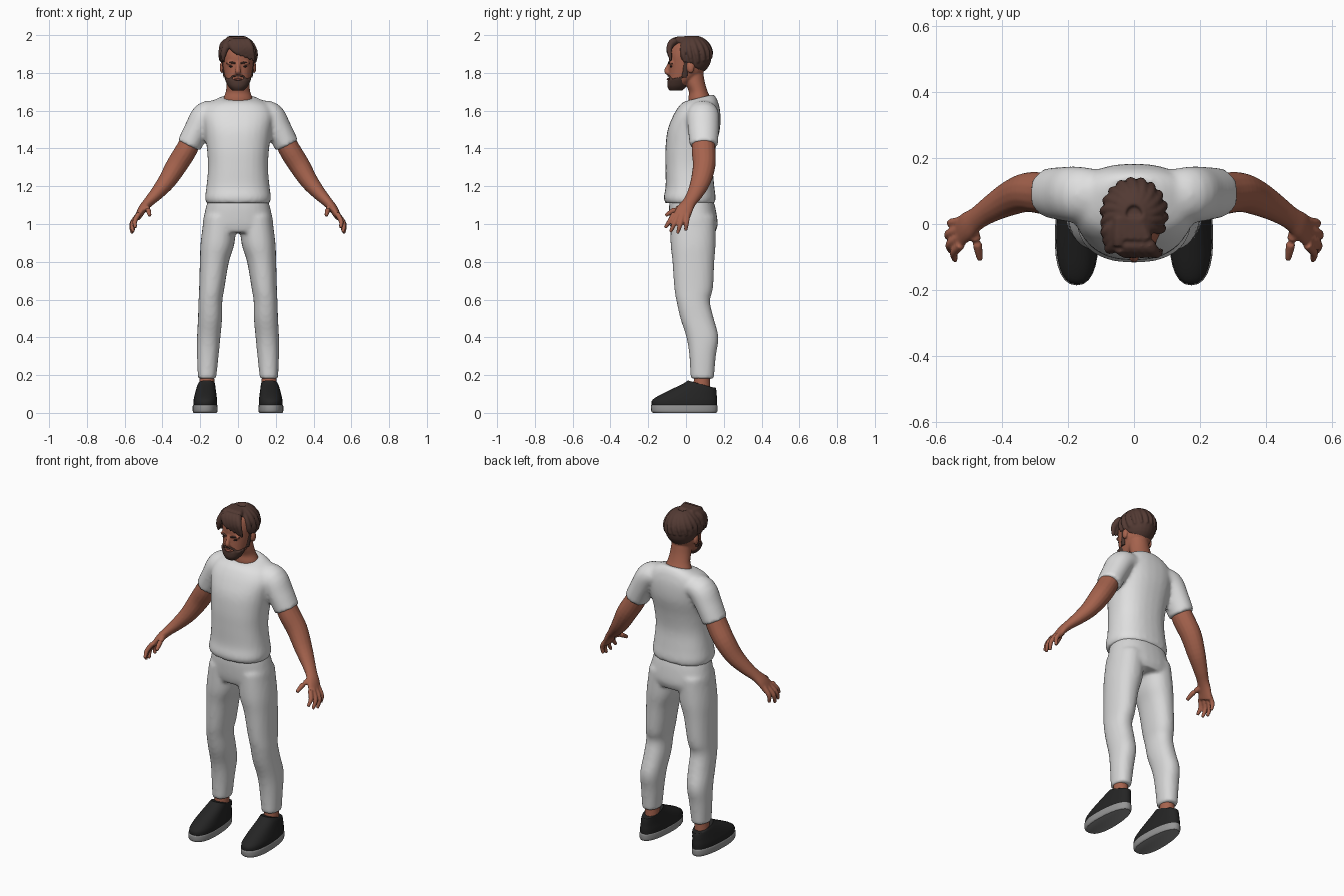
import bpy, bmesh, math
from mathutils import Vector, Matrix

cube = bpy.data.objects.get("Cube")
if cube:
    bpy.data.objects.remove(cube, do_unlink=True)


def material(name, r, g, b):
    m = bpy.data.materials.new(name)
    m.use_nodes = True
    m.diffuse_color = (r, g, b, 1)
    m.node_tree.nodes["Principled BSDF"].inputs["Base Color"].default_value = (r, g, b, 1)
    return m


SKIN = material("skin", .38, .125, .075)
HAIR = material("hair brown", .085, .042, .033)
BEARD = material("beard brown", .07, .036, .028)
LIPS = material("lips", .25, .07, .05)
EYES = material("eye dark", .03, .02, .02)
SHIRT = material("shirt white", .74, .74, .74)
PANTS = material("trouser white", .68, .68, .68)
SHOE = material("shoe black", .018, .018, .018)
SOLE = material("sole grey", .3, .3, .3)


def spline(rows, steps=4):
    """Resample rows of numbers along a smooth curve."""
    rows = [Vector(r) for r in rows]
    out = []
    for i in range(len(rows) - 1):
        b, c = rows[i], rows[i + 1]
        m = (c - rows[i - 1]) / 2 if i else c - b
        n = (rows[i + 2] - b) / 2 if i + 2 < len(rows) else c - b
        for k in range(steps):
            t = k / steps
            u = 1 - t
            out.append(b * (1 + 2 * t) * u * u + m * t * u * u
                       + c * t * t * (3 - 2 * t) - n * t * t * u)
    return out + [rows[-1]]


def skin_rings(bm, rings):
    loops = [[bm.verts.new(p) for p in ring] for ring in rings]
    n = len(loops[0])
    for a, b in zip(loops, loops[1:]):
        for i in range(n):
            j = (i + 1) % n
            bm.faces.new((a[i], a[j], b[j], b[i]))
    bm.faces.new(loops[0])
    bm.faces.new(loops[-1])


def oval(n, power=1.0):
    for i in range(n):
        a = math.tau * i / n
        c, s = math.cos(a), math.sin(a)
        yield (math.copysign(abs(c) ** power, c), math.copysign(abs(s) ** power, s))


def stack(bm, rows, power=1.0, tilt=0, taper=0):
    """Level rings from rows of z, centre x, half width, front y, back y."""
    pts = spline(rows)
    rings = []
    for k, (z, x, rx, y0, y1) in enumerate(pts):
        lean = tilt * (k / (len(pts) - 1)) ** 4
        ry = (y1 - y0) / 2
        rings.append([(x + rx * c * (1 - taper * s), (y0 + y1) / 2 + ry * s, z + lean * ry * s)
                      for c, s in oval(28, power)])
    skin_rings(bm, rings)


def tube(bm, rows, n=16):
    """Rings square to a path, from rows of x, y, z, thickness, depth."""
    pts = spline(rows)
    rings = []
    for k, p in enumerate(pts):
        t = (pts[min(k + 1, len(pts) - 1)] - pts[max(k - 1, 0)]).to_3d().normalized()
        ref = Vector((0, 1, 0)) if abs(t.y) < .9 else Vector((0, 0, 1))
        u = (ref - t * ref.dot(t)).normalized()
        v = t.cross(u)
        rings.append([p.to_3d() + v * c * p[3] + u * s * p[4] for c, s in oval(n)])
    skin_rings(bm, rings)


def ball(bm, centre, size):
    m = Matrix.Translation(centre) @ Matrix.Diagonal((*size, 1))
    return bmesh.ops.create_uvsphere(bm, u_segments=24, v_segments=16, radius=1, matrix=m)["verts"]


def finish(bm, name, mat, voxel=0, soften=0):
    """Make the object; a voxel size melts overlapping pieces together."""
    bmesh.ops.recalc_face_normals(bm, faces=bm.faces)
    me = bpy.data.meshes.new(name)
    bm.to_mesh(me)
    bm.free()
    me.materials.append(mat)
    me.shade_smooth()
    me.set_sharp_from_angle(angle=math.radians(50))
    ob = bpy.data.objects.new(name, me)
    bpy.context.collection.objects.link(ob)
    if voxel:
        r = ob.modifiers.new("blend", "REMESH")
        r.mode, r.voxel_size, r.use_smooth_shade = "VOXEL", voxel, True
        s = ob.modifiers.new("soften", "SMOOTH")
        s.factor, s.iterations = .5, soften
    return ob


SIDES = (("left", 1), ("right", -1))

# Shirt: torso with both sleeves melted in
bm = bmesh.new()
stack(bm, [(1.11, 0, .168, -.11, .153), (1.14, 0, .175, -.118, .157), (1.2, 0, .167, -.108, .15),
           (1.3, 0, .159, -.109, .143), (1.4, 0, .165, -.109, .157), (1.5, 0, .178, -.098, .18),
           (1.58, 0, .188, -.068, .182), (1.63, 0, .165, -.04, .172),
           (1.655, 0, .125, -.02, .16), (1.668, 0, .09, -.008, .145)], .85, .25)
for _, s in SIDES:
    tube(bm, [(s * .1, .09, 1.59, .06, .075), (s * .17, .09, 1.575, .073, .085),
              (s * .217, .092, 1.5, .068, .082), (s * .26, .095, 1.415, .066, .075)], 24)
finish(bm, "shirt", SHIRT, .011, 6)

# Trousers: hips and two legs
bm = bmesh.new()
stack(bm, [(1.14, 0, .155, -.085, .14), (1.08, 0, .172, -.09, .157),
           (1.0, 0, .187, -.086, .168), (.955, 0, .17, -.075, .155)], .85)
for _, s in SIDES:
    stack(bm, [(1.04, s * .095, .085, -.08, .155), (.9, s * .108, .09, -.082, .157),
               (.8, s * .125, .077, -.072, .15), (.66, s * .139, .067, -.062, .143),
               (.59, s * .146, .063, -.05, .127), (.5, s * .148, .064, -.03, .147),
               (.4, s * .155, .062, .002, .172), (.3, s * .16, .057, .018, .158),
               (.18, s * .164, .048, .024, .148)], .9)
finish(bm, "trousers", PANTS, .011, 5)

for side, s in SIDES:
    # Arm, palm, fingers and thumb
    bm = bmesh.new()
    tube(bm, [(s * .24, .09, 1.46, .054, .058), (s * .275, .093, 1.39, .057, .063),
              (s * .325, .096, 1.31, .056, .06), (s * .378, .077, 1.225, .047, .053),
              (s * .432, .047, 1.16, .036, .042), (s * .475, .018, 1.115, .027, .036),
              (s * .505, -.005, 1.08, .023, .043), (s * .531, -.027, 1.035, .017, .047)])
    tips = [(.543, -.11, .98), (.556, -.083, .957), (.56, -.045, .95), (.552, -.002, .965)]
    for i, (x, y, z) in enumerate(tips):
        base = -.063 + .024 * i
        tube(bm, [(s * .525, base, 1.055, .014, .014),
                  (s * (x + .003), (base + y) / 2, (z + 1.05) / 2, .013, .013),
                  (s * x, y, z, .009, .009)], 10)
    tube(bm, [(s * .49, -.01, 1.09, .017, .017), (s * .476, -.06, 1.075, .015, .015),
              (s * .467, -.108, 1.045, .01, .01)], 10)
    finish(bm, side + "_arm", SKIN, .0055, 2)

    # Ankle, shoe and sole
    bm = bmesh.new()
    stack(bm, [(.09, s * .165, .042, .035, .13), (.22, s * .165, .038, .045, .125)])
    finish(bm, side + "_ankle", SKIN)
    bm = bmesh.new()
    stack(bm, [(.036, s * .173, .062, -.182, .163), (.065, s * .173, .062, -.18, .165),
               (.09, s * .172, .058, -.145, .163), (.12, s * .17, .052, -.078, .161),
               (.142, s * .168, .047, -.02, .157), (.152, s * .166, .043, .01, .15)],
          .85, -.28, .12)
    finish(bm, side + "_shoe", SHOE)
    bm = bmesh.new()
    stack(bm, [(0, s * .174, .06, -.175, .16), (.01, s * .174, .065, -.184, .166),
               (.036, s * .174, .065, -.186, .167), (.042, s * .174, .062, -.182, .163)],
          .85, 0, .12)
    finish(bm, side + "_sole", SOLE)

# Head: skull and jaw, neck, nose, brow ridge and ears
bm = bmesh.new()
stack(bm, [(1.712, 0, .03, -.085, -.02), (1.73, 0, .047, -.093, 0), (1.76, 0, .062, -.092, .04),
           (1.8, 0, .074, -.091, .09), (1.85, 0, .082, -.09, .11), (1.9, 0, .084, -.09, .115),
           (1.95, 0, .073, -.07, .1), (1.975, 0, .04, -.03, .07)], .93)
stack(bm, [(1.6, 0, .085, .02, .14), (1.66, 0, .078, .012, .132), (1.7, 0, .065, .015, .115),
           (1.75, 0, .06, -.005, .1), (1.81, 0, .056, -.01, .09)])
tube(bm, [(0, -.084, 1.855, .01, .01), (0, -.095, 1.83, .011, .012),
          (0, -.104, 1.808, .015, .013), (0, -.09, 1.795, .014, .01)], 10)
for _, s in SIDES:
    ball(bm, (s * .035, -.076, 1.852), (.028, .014, .009))
    ball(bm, (s * .086, .025, 1.828), (.011, .02, .03))
finish(bm, "head_and_neck", SKIN, .006, 2)

# Beard with moustache and sideburns
bm = bmesh.new()
stack(bm, [(1.706, 0, .03, -.088, -.02), (1.728, 0, .051, -.099, .002),
           (1.755, 0, .065, -.098, .01), (1.776, 0, .072, -.095, .01)], .93, .25)
for _, s in SIDES:
    tube(bm, [(0, -.094, 1.785, .006, .006), (s * .025, -.089, 1.783, .006, .007),
              (s * .042, -.078, 1.768, .006, .006)], 10)
    tube(bm, [(s * .07, -.008, 1.775, .008, .016), (s * .08, .002, 1.86, .006, .014)], 10)
finish(bm, "beard", BEARD, .005, 2)

# Mouth, eyes and eyebrows
bm = bmesh.new()
ball(bm, (0, -.094, 1.766), (.022, .008, .006))
finish(bm, "mouth", LIPS)
for side, s in SIDES:
    bm = bmesh.new()
    ball(bm, (s * .036, -.078, 1.834), (.012, .007, .005))
    finish(bm, side + "_eye", EYES)
    bm = bmesh.new()
    tube(bm, [(s * .014, -.09, 1.85, .004, .006), (s * .037, -.087, 1.856, .005, .006),
              (s * .058, -.071, 1.85, .003, .005)], 10)
    finish(bm, side + "_eyebrow", HAIR)

# Hair: cap cut along the hairline, swirled strands and a swept fringe
bm = bmesh.new()
centre = Vector((0, .03, 1.885))
size = Vector((.094, .105, .1))
ball(bm, centre, size)
bmesh.ops.bisect_plane(bm, geom=bm.verts[:] + bm.edges[:] + bm.faces[:],
                       plane_co=(0, -.08, 1.905), plane_no=(0, .6, 1), clear_inner=True)
bmesh.ops.holes_fill(bm, edges=[e for e in bm.edges if e.is_boundary])
for i in range(13):
    start = math.radians(-40 + 20 * i)
    low = -.3 + .25 * max(0, math.sin(start))
    path = []
    for k in range(5):
        t = k / 4
        lift = 1.35 + (low - 1.35) * t
        az = start + .35 * t
        d = Vector((math.cos(lift) * math.cos(az), math.cos(lift) * math.sin(az), math.sin(lift)))
        r = .017 - .009 * t ** 3
        path.append((*(centre + d * size), r, r))
    tube(bm, path, 10)
for i in range(5):
    tube(bm, [(-.045 + .015 * i, .02, 1.978, .018, .018), (-.045 + .022 * i, -.06, 1.968, .021, .021),
              (-.025 + .023 * i, -.088, 1.93, .018, .016),
              (.0 + .021 * i, -.095 + .004 * i, 1.897 - .009 * i, .006, .006)], 10)
for i in range(3):
    tube(bm, [(-.04, .01, 1.975, .018, .018), (-.06 - .008 * i, -.06 + .02 * i, 1.95, .02, .02),
              (-.075 - .006 * i, -.075 + .025 * i, 1.905, .016, .016),
              (-.08 - .006 * i, -.07 + .028 * i, 1.86, .006, .006)], 10)
finish(bm, "hair", HAIR, .006, 1)
